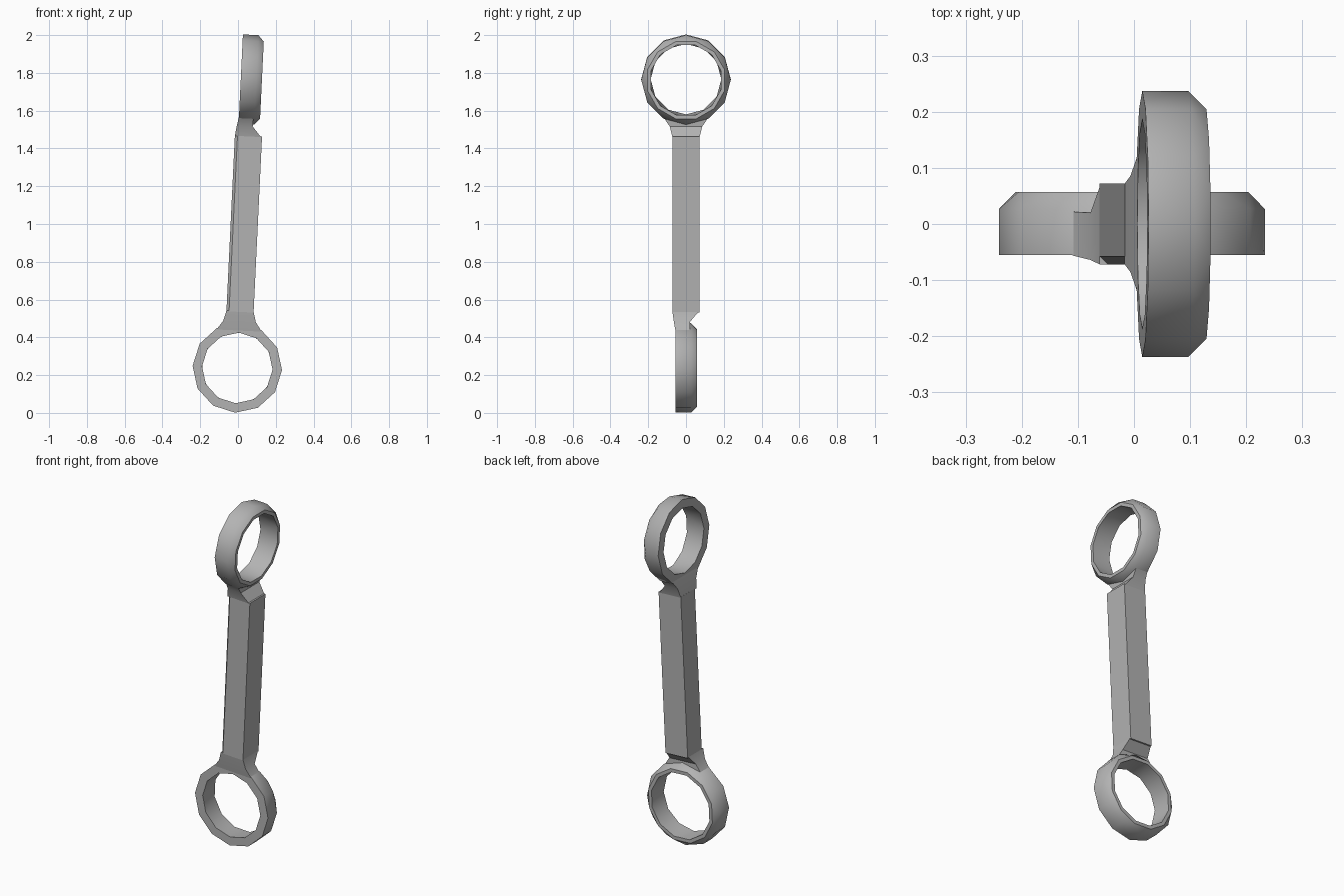
import bpy, bmesh, math
from mathutils import Matrix, Vector

cube = bpy.data.objects.get("Cube")
if cube:
    bpy.data.objects.remove(cube)

steel = bpy.data.materials.new("grey_steel")
steel.use_nodes = True
GREY = (0.45, 0.45, 0.45, 1)
steel.diffuse_color = GREY
steel.node_tree.nodes["Principled BSDF"].inputs["Base Color"].default_value = GREY

SIDES = 12
REACH = 0.764        # wrench centre to ring centre
SHAFT_END = 0.467    # wrench centre to shoulder
TILT = Matrix.Translation((0.033, 0, 1.001)) @ Matrix.Rotation(math.radians(2.75), 4, 'Y')


def finish(name, bm, matrix):
    bmesh.ops.recalc_face_normals(bm, faces=bm.faces)
    mesh = bpy.data.meshes.new(name)
    bm.to_mesh(mesh)
    bm.free()
    mesh.transform(matrix)
    mesh.materials.append(steel)
    obj = bpy.data.objects.new(name, mesh)
    bpy.context.collection.objects.link(obj)
    bpy.ops.object.select_all(action='DESELECT')
    obj.select_set(True)
    bpy.context.view_layer.objects.active = obj
    bpy.ops.object.shade_smooth_by_angle(angle=math.radians(33))


def loft(name, sections, matrix):
    """Skin a stack of equal-length cross-sections and cap both ends."""
    bm = bmesh.new()
    loops = [[bm.verts.new(p) for p in s] for s in sections]
    for a, b in zip(loops, loops[1:]):
        for i in range(len(a)):
            j = (i + 1) % len(a)
            bm.faces.new((a[i], a[j], b[j], b[i]))
    bm.faces.new(loops[0])
    bm.faces.new(loops[-1])
    finish(name, bm, matrix)


def rectangle(half_width, back, front, z):
    return [(-half_width, back, z), (half_width, back, z),
            (half_width, front, z), (-half_width, front, z)]


def ring(name, matrix):
    """Faceted ring around y; the half-step lip loops give a zigzag bevel."""
    bm = bmesh.new()
    profile = [(0.237, -0.055, 0), (0.237, 0.027, 0), (0.212, 0.057, 1),
               (0.192, 0.057, 1), (0.187, -0.055, 0)]
    loops = []
    for radius, y, step in profile:
        angles = [(i + step / 2) * math.tau / SIDES for i in range(SIDES)]
        loops.append([bm.verts.new((radius * math.cos(t), y, REACH + radius * math.sin(t)))
                      for t in angles])
    for k, a in enumerate(loops):
        m = (k + 1) % len(loops)
        b = loops[m]
        shift = profile[m][2] - profile[k][2]
        for i in range(SIDES):
            j = (i + 1) % SIDES
            if shift == 0:
                bm.faces.new((a[i], a[j], b[j], b[i]))
            elif shift > 0:
                bm.faces.new((a[i], a[j], b[i]))
                bm.faces.new((a[j], b[j], b[i]))
            else:
                bm.faces.new((a[i], a[j], b[j]))
                bm.faces.new((a[i], b[j], b[i]))
    finish(name, bm, matrix)


# Square shaft with one narrow chamfered corner
W, C = 0.072, 0.014
outline = [(-W, -W + C), (-W + C, -W), (W, -W), (W, W), (-W, W)]
loft("shaft", [[(x, y, z) for x, y in outline] for z in (-SHAFT_END, SHAFT_END)], TILT)

# Both heads share one design, turned a quarter from each other
heads = {"upper": Matrix.Rotation(-math.pi / 2, 4, 'Z'),
         "lower": Matrix.Rotation(math.pi, 4, 'Y')}
for label, turn in heads.items():
    matrix = TILT @ turn
    ring(label + "_ring", matrix)
    loft(label + "_neck", [
        rectangle(0.072, -0.072, 0.066, SHAFT_END - 0.004),
        rectangle(0.086, -0.064, 0.020, SHAFT_END + 0.050),
        rectangle(0.116, -0.056, 0.022, REACH - 0.2035),
        rectangle(0.108, -0.054, 0.022, REACH - 0.193)], matrix)
